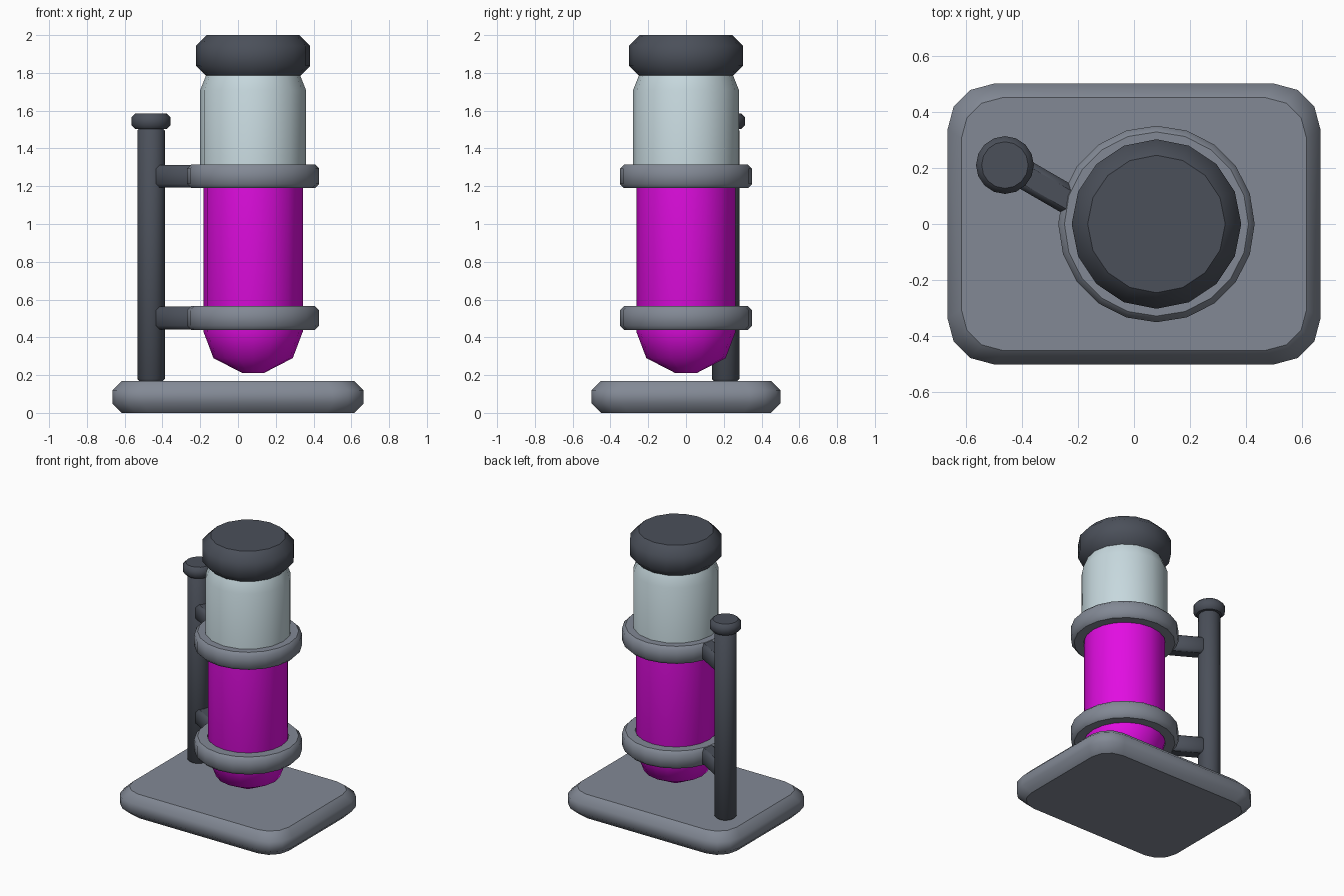
import bpy, bmesh, math
from mathutils import Matrix, Vector

cube = bpy.data.objects.get("Cube")
if cube:
    bpy.data.objects.remove(cube, do_unlink=True)


def material(name, r, g, b):
    m = bpy.data.materials.new(name)
    m.diffuse_color = (r, g, b, 1)
    m.use_nodes = True
    m.node_tree.nodes["Principled BSDF"].inputs["Base Color"].default_value = (r, g, b, 1)
    return m


dark = material("dark grey metal", 0.07, 0.08, 0.102)
grey = material("light grey metal", 0.225, 0.25, 0.3)
glass = material("pale glass", 0.57, 0.69, 0.73)
magenta = material("magenta liquid", 0.76, 0.004, 0.76)


def finish(bm, name, mat):
    """Smooth the walls, keep horizontal faces flat, and make the object."""
    bmesh.ops.recalc_face_normals(bm, faces=bm.faces)
    bm.normal_update()
    for f in bm.faces:
        f.smooth = abs(f.normal.z) < 0.99
    mesh = bpy.data.meshes.new(name)
    bm.to_mesh(mesh)
    bm.free()
    mesh.materials.append(mat)
    obj = bpy.data.objects.new(name, mesh)
    bpy.context.collection.objects.link(obj)
    return obj


def loft(name, loops, mat, closed=False):
    """Skin a stack of point loops; cap the ends or join last to first."""
    bm = bmesh.new()
    rings = [[bm.verts.new(p) for p in loop] for loop in loops]
    pairs = list(zip(rings, rings[1:]))
    if closed:
        pairs.append((rings[-1], rings[0]))
    else:
        bm.faces.new(rings[0])
        bm.faces.new(rings[-1])
    n = len(rings[0])
    for a, b in pairs:
        for i in range(n):
            j = (i + 1) % n
            bm.faces.new((a[i], a[j], b[j], b[i]))
    return finish(bm, name, mat)


def lathe(name, profile, centre, sides, mat, closed=False):
    """Revolve (radius, height) points around a vertical axis."""
    loops = []
    for r, z in profile:
        angles = [math.tau * i / sides for i in range(sides)]
        loops.append([(centre[0] + r * math.cos(a), centre[1] + r * math.sin(a), z)
                      for a in angles])
    return loft(name, loops, mat, closed)


def chamfered(r, z0, z1, c):
    return [(r - c, z0), (r, z0 + c), (r, z1 - c), (r - c, z1)]


def rounded_rect(hx, hy, radius, z, steps=3):
    points = []
    for q, (sx, sy) in enumerate([(1, 1), (-1, 1), (-1, -1), (1, -1)]):
        for i in range(steps + 1):
            a = math.pi / 2 * (q + i / steps)
            points.append((sx * (hx - radius) + radius * math.cos(a),
                           sy * (hy - radius) + radius * math.sin(a), z))
    return points


TUBE = (0.08, 0)
POST = (-0.46, 0.21)

# Base plate
loft("base_plate",
     [rounded_rect(0.665 - c, 0.5 - c, 0.165 - c * 0.4, z)
      for c, z in ((0.05, 0), (0, 0.05), (0, 0.12), (0.05, 0.17))], grey)

# Tube: liquid, glass and stopper
lathe("liquid", [(0.055, 0.21), (0.21, 0.29), (0.263, 0.43), (0.263, 1.25)],
      TUBE, 16, magenta)
lathe("glass_tube", [(0.28, 1.22), (0.28, 1.71), (0.25, 1.785)], TUBE, 16, glass)
lathe("stopper", chamfered(0.302, 1.78, 2.0, 0.057), TUBE, 16, dark)

# Support post with knob
lathe("post", chamfered(0.073, 0.165, 1.51, 0.015), POST, 16, dark)
lathe("post_knob", chamfered(0.103, 1.503, 1.585, 0.02), POST, 16, dark)

# Clamp rings and the arms that join them to the post
for label, z0 in (("lower", 0.44), ("upper", 1.19)):
    z1 = z0 + 0.125
    lathe(label + "_ring", [(0.265, z1), (0.265, z0)] + chamfered(0.35, z0, z1, 0.022),
          TUBE, 20, grey, closed=True)

    start, end = Vector((-0.43, 0.2)), Vector((-0.2, 0.067))
    length = (end - start).length
    mid = (start + end) / 2
    turn = math.atan2(end.y - start.y, end.x - start.x)
    bm = bmesh.new()
    bmesh.ops.create_cube(bm, size=1)
    bmesh.ops.scale(bm, vec=(length, 0.105, 0.12), verts=bm.verts)
    bmesh.ops.bevel(bm, geom=bm.edges[:], offset=0.02, segments=1, affect='EDGES')
    bmesh.ops.transform(bm, verts=bm.verts, matrix=Matrix.Translation(
        (mid.x, mid.y, (z0 + z1) / 2)) @ Matrix.Rotation(turn, 4, 'Z'))
    finish(bm, label + "_arm", dark)
